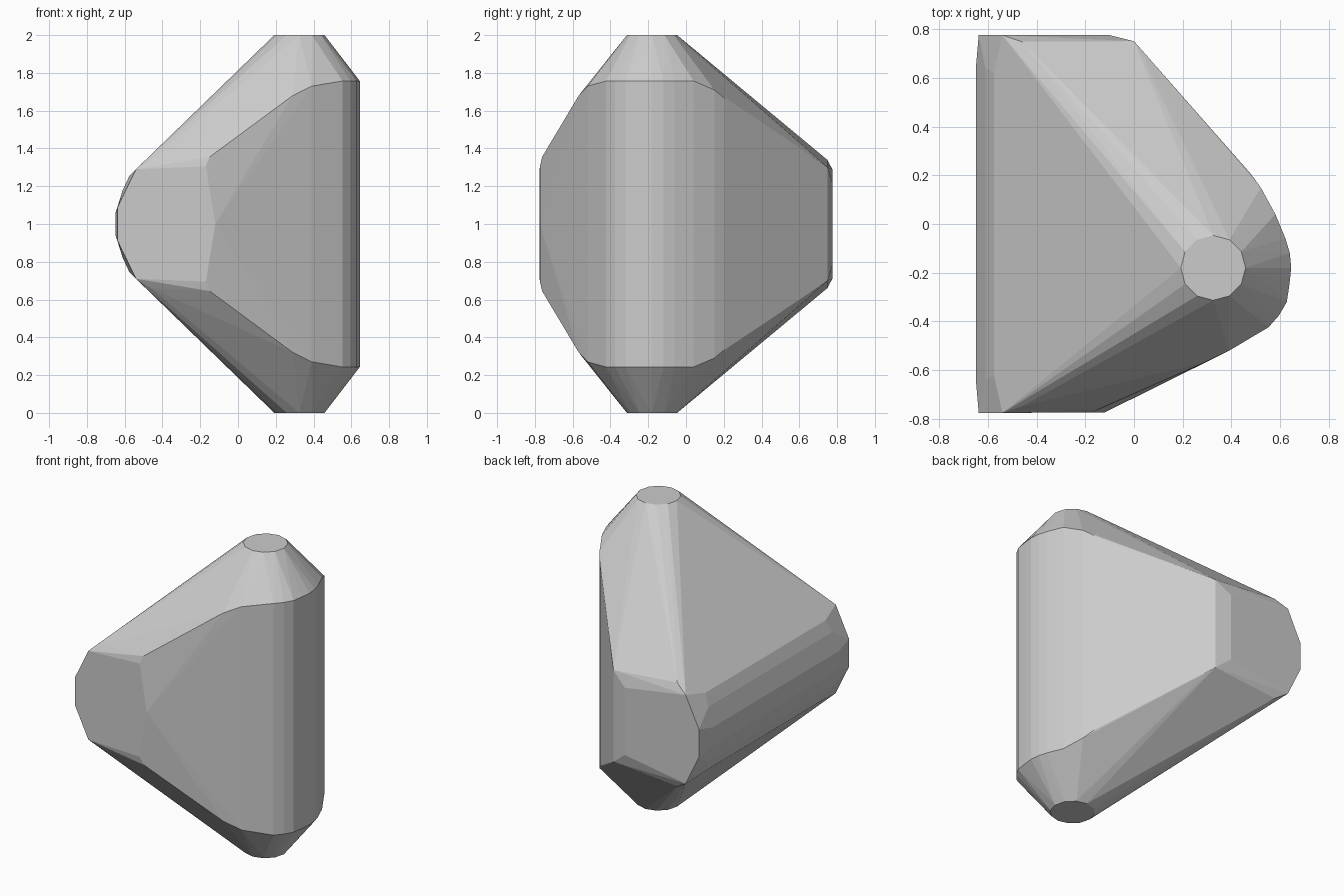
import bpy, bmesh, math

if "Cube" in bpy.data.objects:
    bpy.data.objects.remove(bpy.data.objects["Cube"])

CX, CY = 0.325, -0.18      # axis of the upright rounded corner
pts = []                   # (x, y, height above the mid plane)

# small flat cap
for i in range(12):
    a = math.tau * i / 12
    pts.append((CX + 0.133 * math.cos(a), CY + 0.133 * math.sin(a), 1.0))

# upright rounded corner
for deg in (-47, -36, -25, -12, 0, 11, 22):
    a = math.radians(deg)
    r = 0.32 if deg > -20 else 0.333
    pts.append((CX + r * math.cos(a), CY + r * math.sin(a), 0.757))

# front rim, then back rim running away from the rounded corner
pts += [(0.39, -0.52, 0.73), (0.29, -0.568, 0.68),
        (-0.15, -0.762, 0.355), (-0.17, -0.773, 0.305), (-0.12, -0.773, 0.0)]
pts += [(0.58, 0.04, 0.757), (0.52, 0.15, 0.71), (0.48, 0.205, 0.665),
        (0.03, 0.715, 0.325), (0.0, 0.75, 0.30), (-0.10, 0.775, 0.22)]

# rounded left edge, same at both ends
for s in (-1, 1):
    pts += [(-0.46, 0.748 * s, 0.34), (-0.54, 0.775 * s, 0.29),
            (-0.637, 0.775 * s, 0.09), (-0.575, 0.62 * s, 0.255),
            (-0.61, 0.64 * s, 0.18), (-0.648, 0.65 * s, 0.06)]

# wrap the points and their mirror image in one convex skin
bm = bmesh.new()
for x, y, h in pts:
    for s in (-1, 1):
        bm.verts.new((x, y, 1 + s * h))
bmesh.ops.remove_doubles(bm, verts=bm.verts, dist=0.001)
bmesh.ops.convex_hull(bm, input=bm.verts)
bmesh.ops.delete(bm, geom=[v for v in bm.verts if not v.link_faces], context='VERTS')
bmesh.ops.dissolve_limit(bm, angle_limit=math.radians(1), verts=bm.verts, edges=bm.edges)
bmesh.ops.recalc_face_normals(bm, faces=bm.faces)

mesh = bpy.data.meshes.new("faceted_stone")
bm.to_mesh(mesh)
bm.free()
bpy.context.collection.objects.link(bpy.data.objects.new("faceted_stone", mesh))
